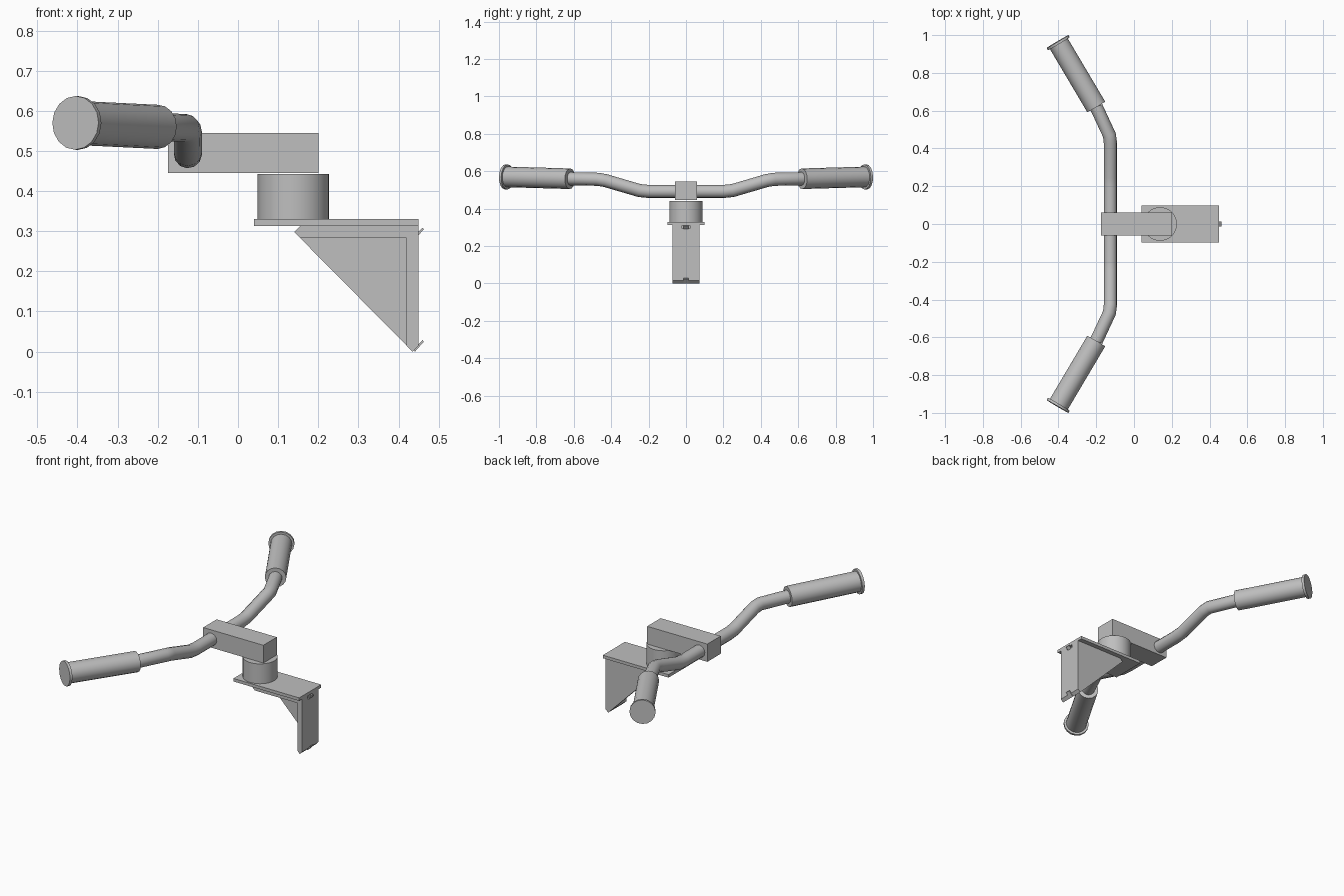
import bpy, bmesh, math
from mathutils import Vector

default = bpy.data.objects.get("Cube")
if default:
    bpy.data.objects.remove(default, do_unlink=True)

COLOR = (0.52, 0.52, 0.52, 1)
grey = bpy.data.materials.new("plain grey")
grey.use_nodes = True
grey.diffuse_color = COLOR
grey.node_tree.nodes["Principled BSDF"].inputs["Base Color"].default_value = COLOR


def finish(obj, name, smooth=False):
    obj.name = name
    obj.data.materials.clear()
    obj.data.materials.append(grey)
    bpy.ops.object.select_all(action="DESELECT")
    obj.select_set(True)
    bpy.context.view_layer.objects.active = obj
    if smooth:
        bpy.ops.object.shade_smooth_by_angle(angle=math.radians(35))
    return obj


def box(name, low, high):
    low, high = Vector(low), Vector(high)
    bpy.ops.mesh.primitive_cube_add(size=1, location=(low + high) / 2)
    obj = bpy.context.object
    obj.scale = high - low
    return finish(obj, name)


def rod(name, start, end, radius, sides):
    start, end = Vector(start), Vector(end)
    bpy.ops.mesh.primitive_cylinder_add(
        vertices=sides, radius=radius, depth=(end - start).length, location=(start + end) / 2)
    obj = bpy.context.object
    obj.rotation_euler = (end - start).to_track_quat("Z", "Y").to_euler()
    return finish(obj, name, True)


def extrude_profile(name, points, y0, y1):
    """Extrude an outline in the x-z plane along y."""
    bm = bmesh.new()
    face = bm.faces.new([bm.verts.new((x, y0, z)) for x, z in points])
    new = bmesh.ops.extrude_face_region(bm, geom=[face])["geom"]
    bmesh.ops.translate(bm, vec=(0, y1 - y0, 0),
                        verts=[v for v in new if isinstance(v, bmesh.types.BMVert)])
    bmesh.ops.recalc_face_normals(bm, faces=bm.faces)
    mesh = bpy.data.meshes.new(name)
    bm.to_mesh(mesh)
    bm.free()
    obj = bpy.data.objects.new(name, mesh)
    bpy.context.collection.objects.link(obj)
    return finish(obj, name)


# Stem block, pivot drum and mounting plate
box("stem_block", (-0.175, -0.06, 0.445), (0.2, 0.06, 0.545))
rod("pivot_drum", (0.138, 0, 0.33), (0.138, 0, 0.442), 0.089, 32)
box("mount_plate", (0.04, -0.098, 0.313), (0.45, 0.098, 0.33))

# Angle bracket with pointed ends, and its gusset on one side
bracket = extrude_profile("angle_bracket", [
    (0.155, 0.313), (0.14, 0.298), (0.155, 0.283), (0.42, 0.283),
    (0.42, 0.015), (0.435, 0), (0.45, 0.015), (0.45, 0.313)], -0.072, 0.072)
extrude_profile("bracket_gusset", [(0.14, 0.298), (0.43, 0.298), (0.435, 0)], 0.052, 0.072)

# Slot and slanted tabs on the outer face
slot = box("slot_cutter", (0.438, -0.022, 0.294), (0.46, 0.022, 0.311))
slot.hide_render = True
slot.hide_set(True)
cut = bracket.modifiers.new("slot", "BOOLEAN")
cut.object = slot
for label, z in (("upper", 0.294), ("lower", 0.014)):
    extrude_profile(label + "_tab", [
        (0.436, z - 0.009), (0.441, z - 0.014), (0.463, z + 0.011), (0.460, z + 0.015)],
        -0.013, 0.013)

# Handlebar tube: one half path, mirrored to the other side
half = [(-0.125, 0.2, 0.492), (-0.125, 0.25, 0.497), (-0.125, 0.43, 0.55),
        (-0.13, 0.47, 0.557), (-0.2, 0.62, 0.56)]
path = [(x, -y, z) for x, y, z in reversed(half)] + half
curve = bpy.data.curves.new("handlebar", "CURVE")
curve.dimensions = "3D"
curve.bevel_depth = 0.035
curve.bevel_resolution = 4
spline = curve.splines.new("POLY")
spline.points.add(len(path) - 1)
for point, co in zip(spline.points, path):
    point.co = (*co, 1)
bar = bpy.data.objects.new("handlebar", curve)
bpy.context.collection.objects.link(bar)
bpy.ops.object.select_all(action="DESELECT")
bar.select_set(True)
bpy.context.view_layer.objects.active = bar
bpy.ops.object.convert(target="MESH")
finish(bpy.context.object, "handlebar", True)

# Grips with end flanges
for side, s in (("left", 1), ("right", -1)):
    inner = Vector((-0.2, 0.62 * s, 0.56))
    outer = Vector((-0.405, 0.966 * s, 0.57))
    axis = (outer - inner).normalized()
    rod(side + "_grip", inner, outer, 0.055, 16)
    rod(side + "_grip_flange", outer - axis * 0.014, outer, 0.067, 16)
